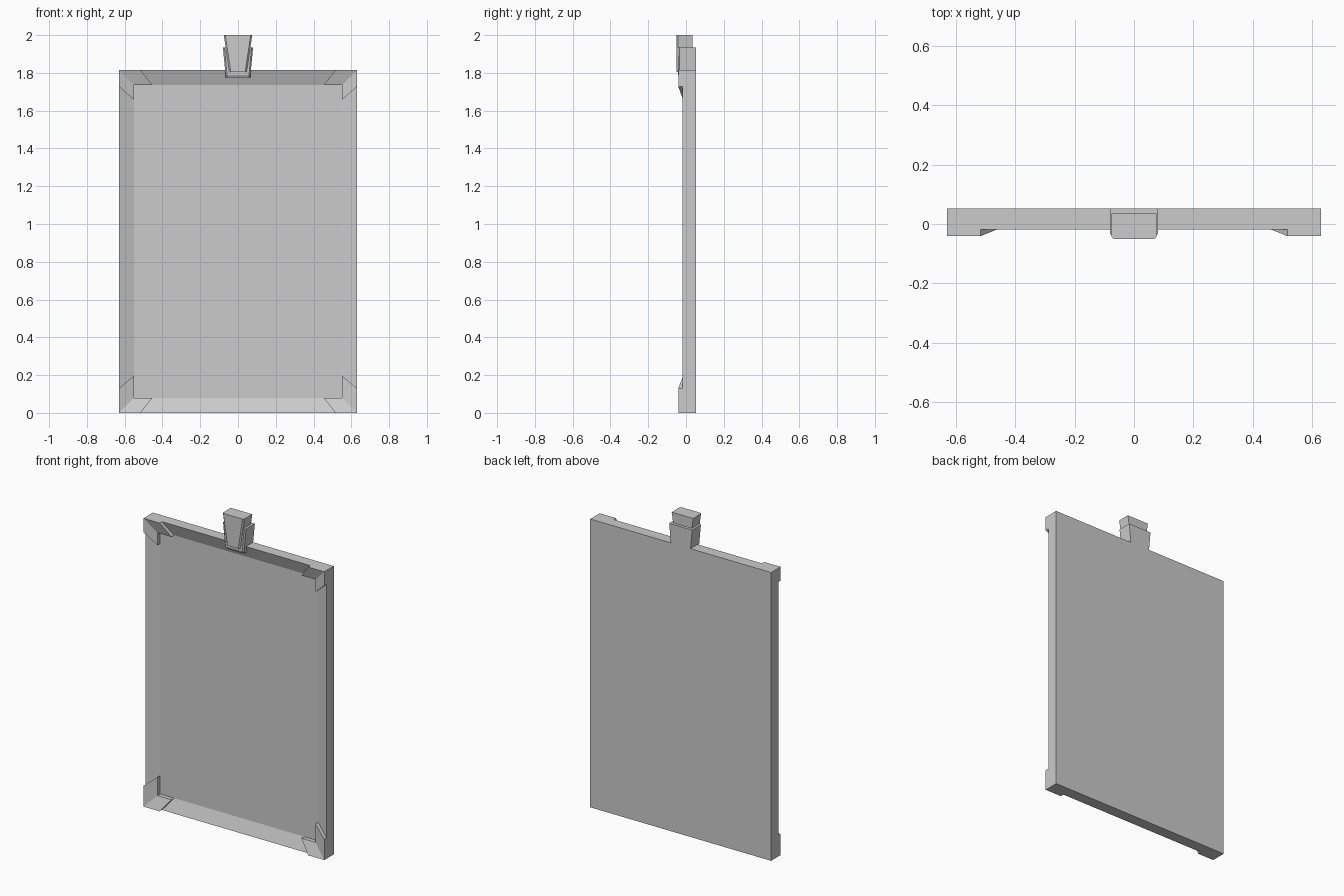
import bpy, bmesh

if "Cube" in bpy.data.objects:
    bpy.data.objects.remove(bpy.data.objects["Cube"])

W, H = 0.63, 1.815          # half width and height of the board
RIM = 0.08                  # width of the sloping rim
BACK, LIP, PANEL = 0.053, -0.018, 0.012


def finish(name, bm):
    bmesh.ops.recalc_face_normals(bm, faces=bm.faces)
    mesh = bpy.data.meshes.new(name)
    bm.to_mesh(mesh)
    bm.free()
    obj = bpy.data.objects.new(name, mesh)
    bpy.context.collection.objects.link(obj)
    return obj


def loft(name, rings):
    """Join rings of equal length and cap both ends."""
    bm = bmesh.new()
    loops = [[bm.verts.new(p) for p in ring] for ring in rings]
    n = len(loops[0])
    for a, b in zip(loops, loops[1:]):
        for i in range(n):
            j = (i + 1) % n
            bm.faces.new((a[i], a[j], b[j], b[i]))
    bm.faces.new(loops[0])
    bm.faces.new(loops[-1])
    return finish(name, bm)


def rect(inset, y):
    x = W - inset
    return [(-x, y, inset), (x, y, inset), (x, y, H - inset), (-x, y, H - inset)]


# Board with a shallow sloping rim around a recessed panel
loft("board", [rect(0, BACK), rect(0, LIP), rect(RIM, PANEL)])


# L-shaped mitred corner guards lying on the rim
def corner_guard(name, side, top, v_out, v_in):
    pts = [(0, 0), (0.113, 0), (0.177, RIM), (RIM, RIM), (RIM, v_in), (0, v_out)]
    outer = (0, 1, 5)
    bm = bmesh.new()

    def ring(y_out, y_in):
        return [bm.verts.new((side * (W - u), y_out if i in outer else y_in,
                              H - v if top else v)) for i, (u, v) in enumerate(pts)]
    front, back = ring(-0.041, -0.015), ring(LIP + 0.001, PANEL + 0.001)
    for r in (front, back):
        bm.faces.new((r[0], r[1], r[2], r[3]))
        bm.faces.new((r[0], r[3], r[4], r[5]))
    for i in range(6):
        j = (i + 1) % 6
        bm.faces.new((front[i], front[j], back[j], back[i]))
    finish(name, bm)


for side, label in ((-1, "left"), (1, "right")):
    corner_guard(f"top_{label}_guard", side, True, 0.087, 0.158)
    corner_guard(f"bottom_{label}_guard", side, False, 0.13, 0.197)


# Tapered clip parts with chamfered front edges
def section(x, front, back, z, c=0.008):
    return [(-x, back, z), (x, back, z), (x, front + c, z),
            (x - c, front, z), (-x + c, front, z), (-x, front + c, z)]


loft("clip_holder", [section(0.065, -0.034, BACK, 1.775),
                     section(0.066, -0.042, BACK, 1.79),
                     section(0.08, -0.042, BACK, 1.935)])
loft("clip_wedge", [section(0.046, -0.051, 0.035, 1.805),
                    section(0.075, -0.051, 0.035, 2.0)])
